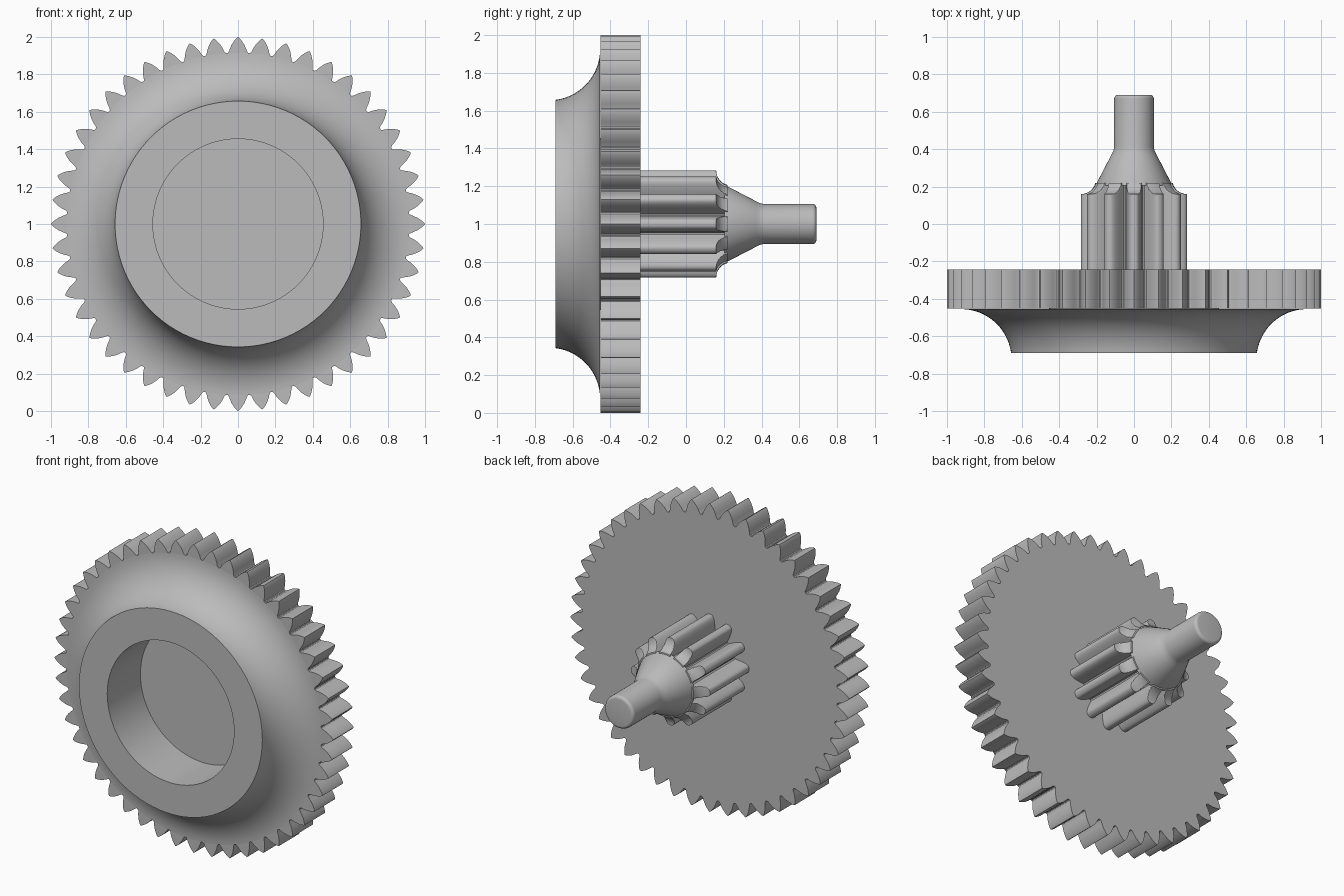
import bpy
import bmesh
import math

cube = bpy.data.objects.get("Cube")
if cube:
    bpy.data.objects.remove(cube, do_unlink=True)

grey = bpy.data.materials.new("plain_grey")
grey.use_nodes = True
grey.diffuse_color = (0.5, 0.5, 0.5, 1)
grey.node_tree.nodes["Principled BSDF"].inputs["Base Color"].default_value = (0.5, 0.5, 0.5, 1)

AXIS_Z = 1.0


def loft(name, loops, close_end=False):
    """Skin loops of (angle, radius, y) around the horizontal axle."""
    bm = bmesh.new()
    rings = [[bm.verts.new((r * math.sin(a), y, AXIS_Z + r * math.cos(a)))
              for a, r, y in loop] for loop in loops]
    for low, high in zip(rings, rings[1:]):
        for i in range(len(low)):
            j = (i + 1) % len(low)
            bm.faces.new((low[i], low[j], high[j], high[i]))
    if close_end:
        bm.faces.new(rings[-1])
    bmesh.ops.remove_doubles(bm, verts=bm.verts, dist=1e-5)
    bmesh.ops.recalc_face_normals(bm, faces=bm.faces)
    mesh = bpy.data.meshes.new(name)
    bm.to_mesh(mesh)
    bm.free()
    mesh.materials.append(grey)
    obj = bpy.data.objects.new(name, mesh)
    bpy.context.collection.objects.link(obj)
    bpy.ops.object.select_all(action='DESELECT')
    obj.select_set(True)
    bpy.context.view_layer.objects.active = obj
    bpy.ops.object.shade_smooth_by_angle(angle=math.radians(30))
    return obj


def revolve(name, profile, segments=96):
    angles = [math.tau * i / segments for i in range(segments)]
    return loft(name, [[(a, r, y) for a in angles] for r, y in profile])


def toothed(name, count, flank, sections):
    """flank: (share of half pitch, radius); sections: (y, largest radius)."""
    half = math.pi / count
    tooth = [(-t, r) for t, r in reversed(flank[1:])] + flank[:-1]
    outline = [((2 * k + t) * half, r) for k in range(count) for t, r in tooth]
    loops = [[(a, min(r, limit), y) for a, r in outline] for y, limit in sections]
    return loft(name, loops, close_end=True)


def arc(centre_r, centre_y, radius, start, end, steps):
    angles = [math.radians(start + (end - start) * i / steps) for i in range(steps + 1)]
    return [(centre_r + radius * math.cos(a), centre_y + radius * math.sin(a)) for a in angles]


# Large gear rim with pointed teeth, open behind the hub
toothed("gear_wheel", 48,
        [(0, 1.0), (.12, .994), (.3, .981), (.5, .963), (.68, .942),
         (.8, .924), (.9, .916), (1, .914)],
        [(-.453, .6), (-.453, 2), (-.242, 2), (-.242, .1)])

# Flared hub with a blind bore at the front
flare = arc(.925, -.725, .27, 172.5, 92, 20)
revolve("flared_hub", [(0, -.35), (.455, -.35), (.455, -.69), (flare[0][0], -.69)] + flare[1:])

# Small pinion whose tooth ends sweep into the cone
sweep = [(y, r) for r, y in arc(.284, .24, .08, 270, 195, 14)]
toothed("pinion", 12,
        [(0, .284), (.14, .283), (.25, .28), (.35, .273), (.43, .264), (.5, .253),
         (.57, .24), (.64, .226), (.7, .213), (.76, .201), (.84, .19), (1, .185)],
        [(-.245, 2)] + sweep + [(.235, .1)])

# Cone and rounded shaft end
revolve("tapered_shaft",
        [(0, .2), (.203, .205), (.203, .212), (.12, .372), (.111, .39), (.106, .41)]
        + arc(.086, .67, .02, 0, 90, 5) + [(0, .69)], 64)
